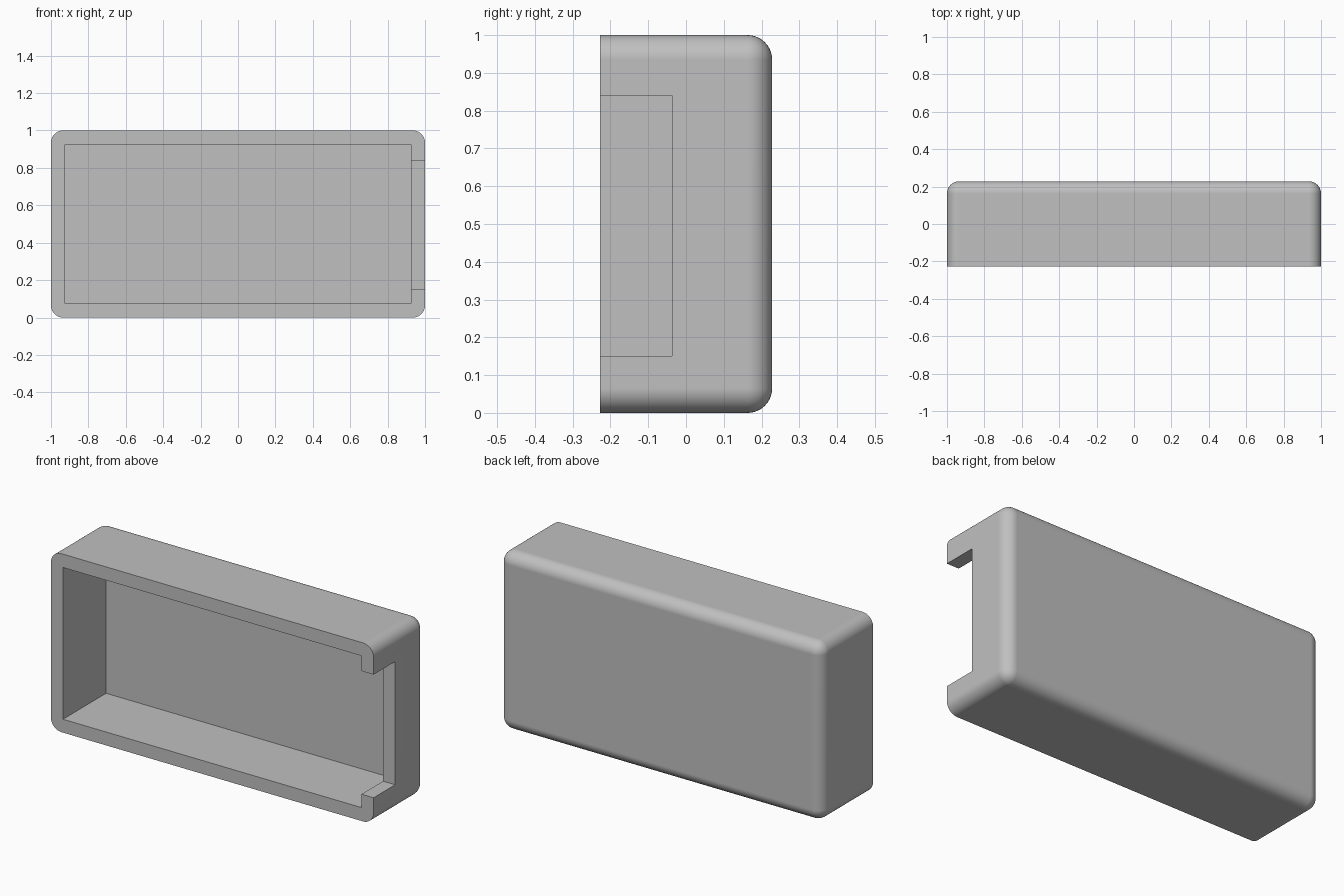
import bpy
import bmesh

WIDTH, DEPTH, HEIGHT = 2.0, 0.456, 1.0
WALL, RADIUS = 0.075, 0.065
FRONT, BACK = -DEPTH / 2, DEPTH / 2

default = bpy.data.objects.get("Cube")
if default:
    bpy.data.objects.remove(default, do_unlink=True)


def box(name, low, high):
    """Box object spanning two opposite corners."""
    bm = bmesh.new()
    bmesh.ops.create_cube(bm, size=1)
    for v in bm.verts:
        v.co = [h if c > 0 else l for c, l, h in zip(v.co, low, high)]
    mesh = bpy.data.meshes.new(name)
    bm.to_mesh(mesh)
    bm.free()
    obj = bpy.data.objects.new(name, mesh)
    bpy.context.collection.objects.link(obj)
    return obj


def cut(target, cutter):
    """Subtract the cutter and discard it."""
    cutter.hide_render = True
    mod = target.modifiers.new("cut", "BOOLEAN")
    mod.operation = "DIFFERENCE"
    mod.solver = "EXACT"
    mod.object = cutter
    bpy.context.view_layer.objects.active = target
    bpy.ops.object.modifier_apply(modifier=mod.name)
    bpy.data.objects.remove(cutter, do_unlink=True)


# Outer shell: every edge rounded except the rim of the open front
shell = box("case_shell", (-WIDTH / 2, FRONT, 0), (WIDTH / 2, BACK, HEIGHT))
bm = bmesh.new()
bm.from_mesh(shell.data)
rounded = [e for e in bm.edges if any(v.co.y > 0 for v in e.verts)]
bmesh.ops.bevel(bm, geom=rounded, offset=RADIUS, offset_type="OFFSET",
                segments=10, profile=0.5, affect="EDGES", clamp_overlap=True)
bm.to_mesh(shell.data)
bm.free()

# Square-cornered cavity, open at the front
inner = WIDTH / 2 - WALL
cut(shell, box("cavity_cutter", (-inner, FRONT - 0.2, WALL),
               (inner, BACK - WALL, HEIGHT - WALL)))

# Rectangular notch through the left wall
cut(shell, box("notch_cutter", (inner - 0.1, FRONT - 0.2, 0.15),
               (WIDTH / 2 + 0.2, -0.037, 0.84)))

# Single grey plastic
grey = bpy.data.materials.new("light_grey")
grey.use_nodes = True
colour = (0.527, 0.527, 0.527, 1)
grey.diffuse_color = colour
grey.node_tree.nodes["Principled BSDF"].inputs["Base Color"].default_value = colour
shell.data.materials.clear()
shell.data.materials.append(grey)

# Smooth rounds, crisp rims and flat walls
bpy.ops.object.select_all(action="DESELECT")
shell.select_set(True)
bpy.context.view_layer.objects.active = shell
bpy.ops.object.shade_smooth_by_angle(angle=0.6)
weighted = shell.modifiers.new("flat_walls", "WEIGHTED_NORMAL")
weighted.keep_sharp = True
